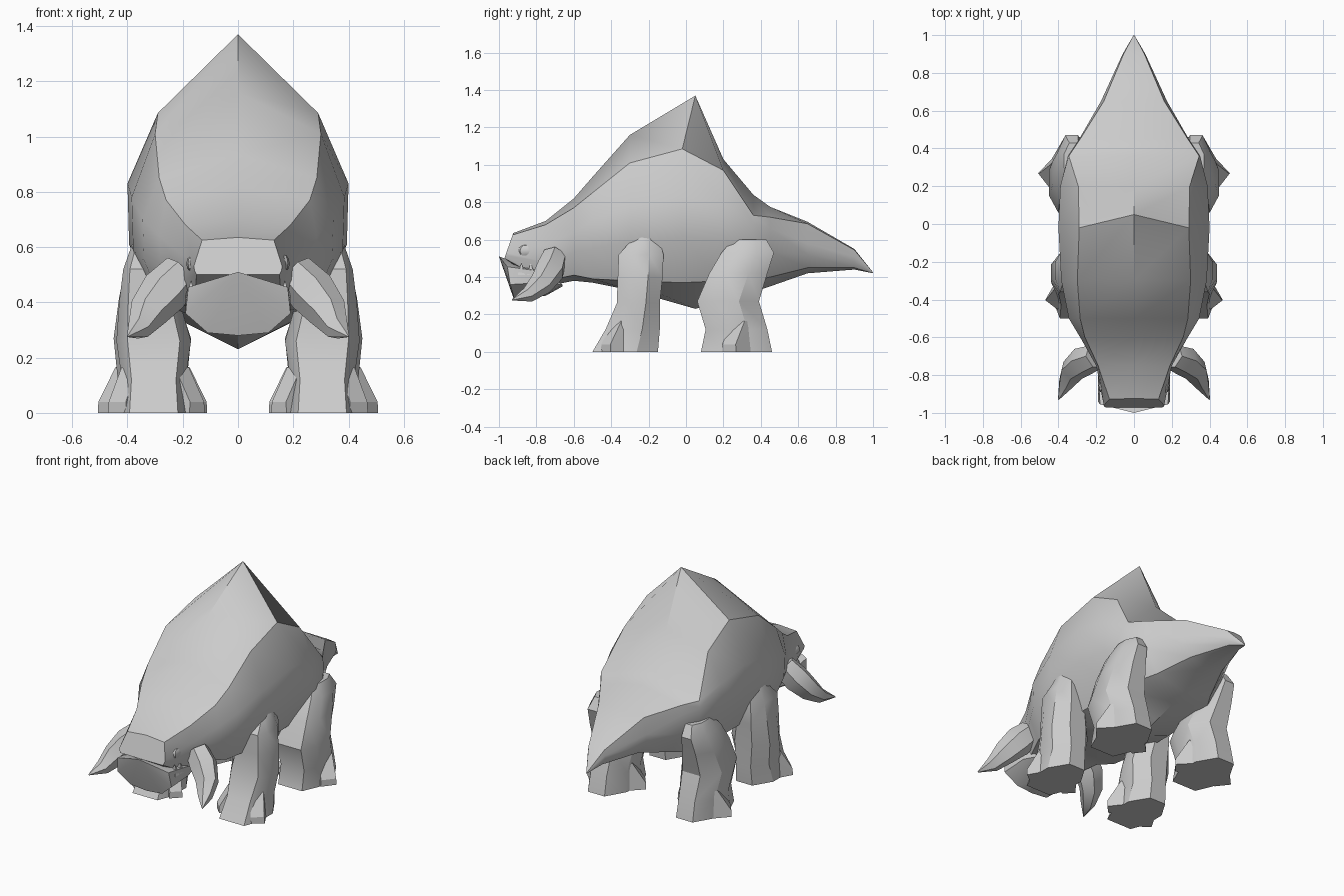
import bpy, bmesh
from math import sin, cos, pi, radians
from mathutils import Vector

if "Cube" in bpy.data.objects:
    bpy.data.objects.remove(bpy.data.objects["Cube"])


def finish(name, bm, mirror=False, angle=28):
    bmesh.ops.recalc_face_normals(bm, faces=bm.faces[:])
    me = bpy.data.meshes.new(name)
    bm.to_mesh(me)
    bm.free()
    ob = bpy.data.objects.new(name, me)
    bpy.context.collection.objects.link(ob)
    bpy.ops.object.select_all(action='DESELECT')
    ob.select_set(True)
    bpy.context.view_layer.objects.active = ob
    bpy.ops.object.shade_smooth_by_angle(angle=radians(angle))
    if mirror:
        ob.modifiers.new("Mirror", 'MIRROR')
    return ob


def loft(name, rings, **kw):
    bm = bmesh.new()
    vs = [[bm.verts.new(p) for p in r] for r in rings]
    n = len(rings[0])
    for a, b in zip(vs, vs[1:]):
        for i in range(n):
            j = (i + 1) % n
            bm.faces.new((a[i], a[j], b[j], b[i]))
    bm.faces.new(vs[0])
    bm.faces.new(vs[-1])
    bmesh.ops.remove_doubles(bm, verts=bm.verts[:], dist=0.0005)
    return finish(name, bm, **kw)


def hull(name, pts, **kw):
    bm = bmesh.new()
    for p in pts:
        bm.verts.new(p)
    bmesh.ops.convex_hull(bm, input=bm.verts[:])
    bmesh.ops.delete(bm, geom=[v for v in bm.verts if not v.link_faces], context='VERTS')
    return finish(name, bm, **kw)


# Body with peaked back, head and tail:
# y, top z, ridge x/z, side x/z, low x/z, belly z
sections = [
    (-0.95, .635, .13, .625, .16, .53, .15, .50, .50),
    (-0.75, .70, .19, .68, .20, .57, .16, .38, .35),
    (-0.60, .82, .26, .77, .285, .64, .22, .41, .38),
    (-0.50, .935, .285, .85, .345, .70, .27, .39, .37),
    (-0.30, 1.16, .30, 1.01, .385, .78, .29, .38, .33),
    (0.05, 1.37, .29, 1.085, .40, .83, .28, .37, .23),
    (0.20, 1.03, .295, .97, .39, .79, .28, .38, .27),
    (0.36, .84, .345, .73, .35, .69, .25, .38, .32),
    (0.45, .775, .285, .72, .29, .66, .20, .40, .35),
    (0.65, .695, .16, .685, .175, .58, .12, .45, .42),
    (0.90, .55, .055, .545, .06, .51, .04, .45, .44),
    (1.00, .425, .002, .425, .002, .422, .002, .42, .42),
]
rings = []
for k, (y, t, rx, rz, sx, sz, lx, lz, b) in enumerate(sections):
    half = [(rx, rz), (sx, sz), (sx * .985, sz - .48 * (sz - lz)), (lx, lz)]
    prof = [(0, t)] + half + [(0, b)] + [(-x, z) for x, z in reversed(half)]
    shear = .35 if k == 0 else 0
    rings.append([(x, y + shear * (z - .56) - (.07 if k == 5 and x else 0), z) for x, z in prof])
loft("body", rings, angle=33)

# Scooped lower jaw
side = [(.18, -.955, .455), (.19, -.94, .36), (.11, -.92, .29),
        (.19, -.77, .43), (.19, -.77, .37), (.15, -.66, .36)]
hull("lower_jaw", side + [(-x, y, z) for x, y, z in side]
     + [(0, -1.0, .51), (0, -.92, .28), (0, -.75, .30), (0, -.66, .35)], angle=33)

# Small teeth at the jaw corners
for i, y in enumerate((-.88, -.83)):
    hull("tooth_%d" % i, [(.15, y - .02, .41), (.19, y - .02, .41), (.15, y + .02, .41),
                          (.19, y + .02, .41), (.17, y, .48)], mirror=True)

# Eyes
bm = bmesh.new()
bmesh.ops.create_uvsphere(bm, u_segments=8, v_segments=6, radius=1)
for v in bm.verts:
    v.co = Vector((.165 + v.co.x * .022, -.855 + v.co.y * .045, .54 + v.co.z * .033))
finish("eyes", bm, mirror=True)

# Curved tusks, six sided
path = [((.20, -.70, .51), .075), ((.265, -.725, .44), .088), ((.325, -.775, .365), .072),
        ((.36, -.845, .305), .045), ((.40, -.93, .277), .003)]
pts = [Vector(p) for p, r in path]
rings = []
for i, (p, r) in enumerate(path):
    t = (pts[min(i + 1, 4)] - pts[max(i - 1, 0)]).normalized()
    u = t.cross(Vector((0, 1, 0))).normalized()
    v = t.cross(u)
    rings.append([pts[i] + u * r * cos(a * pi / 3) + v * r * .9 * sin(a * pi / 3) for a in range(6)])
loft("tusks", rings, mirror=True)


# Octagonal legs, flat fronts and narrower backs: z, centre x/y, half width x/y
def leg(name, rows, front):
    corner = [(1, -.45), (1, .35), (.45, 1), (-.45, 1), (-1, .35), (-1, -.45), (-front, -1), (front, -1)]
    loft(name, [[(cx + rx * u, cy + ry * v, z) for u, v in corner]
                for z, cx, cy, rx, ry in rows], mirror=True, angle=33)


leg("front_legs", [(.62, .33, -.21, .05, .06), (.52, .335, -.24, .08, .12), (.40, .32, -.245, .11, .12),
                   (.26, .305, -.255, .135, .115), (.12, .305, -.285, .115, .145),
                   (0, .305, -.325, .125, .175)], .7)
leg("hind_legs", [(.60, .32, .34, .05, .09), (.53, .33, .33, .075, .14), (.42, .325, .28, .105, .155),
                  (.27, .31, .225, .14, .165), (.12, .31, .27, .125, .165), (0, .31, .27, .13, .19)], .65)


# Wedge toes: root point, pointing angle
def toe(name, x, y, ang, length=.13, w=.06):
    d = Vector((cos(radians(ang)), sin(radians(ang)), 0))
    n = Vector((-d.y, d.x, 0))
    o = Vector((x, y, 0))
    p = []
    for s in (-1, 1):
        for along, wide, z in ((-.04, 1, 0), (-.04, .8, .17), (length * .4, .6, .165),
                               (length, .6, .04), (length, .65, 0)):
            p.append(o + d * along + n * w * wide * s + Vector((0, 0, z)))
    hull(name, p, mirror=True)


toe("front_toe_outer", .36, -.33, -52, .125, .065)
toe("front_toe_inner", .24, -.32, -135, .13)
toe("hind_toe_outer", .375, .31, -38, .13, .075)
toe("hind_toe_inner", .24, .29, -142, .13, .065)
